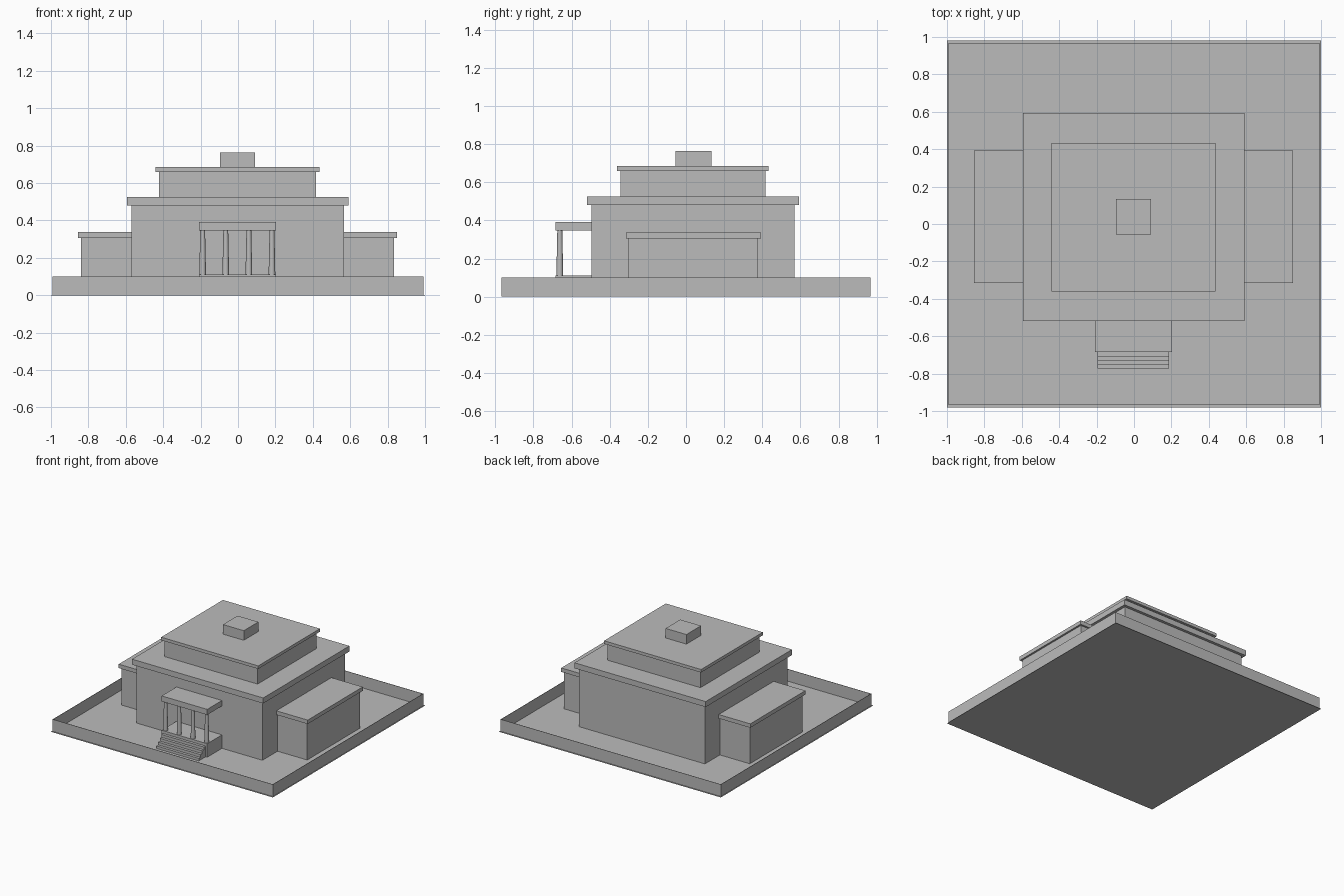
import bpy

cube = bpy.data.objects.get("Cube")
if cube:
    bpy.data.objects.remove(cube, do_unlink=True)

stone = bpy.data.materials.new("grey_stone")
stone.use_nodes = True
GREY = (0.5, 0.5, 0.5, 1)
stone.diffuse_color = GREY
stone.node_tree.nodes["Principled BSDF"].inputs["Base Color"].default_value = GREY


def box(name, x, y, z):
    """Box spanning the given (low, high) ranges."""
    spans = (x, y, z)
    bpy.ops.mesh.primitive_cube_add(size=1, location=[(a + b) / 2 for a, b in spans])
    ob = bpy.context.object
    ob.name = name
    ob.scale = [b - a for a, b in spans]
    bpy.ops.object.transform_apply(location=False, rotation=False, scale=True)
    ob.data.materials.append(stone)
    return ob


def storey(name, x, y, z, roof_top, lip):
    """Walls with an overhanging flat roof slab."""
    box(name + "_walls", x, y, z)
    box(name + "_roof", (x[0] - lip, x[1] + lip), (y[0] - lip, y[1] + lip), (z[1], roof_top))


# Ground plate and thin perimeter wall
box("ground_plate", (-1, 1), (-0.98, 0.98), (0, 0.002))
EX, EY, T, H = 0.993, 0.969, 0.003, 0.1
for side, s in (("left", 1), ("right", -1)):
    box(side + "_perimeter_wall", sorted((s * EX, s * (EX - T))), (-EY, EY), (0, H))
for side, s in (("back", 1), ("front", -1)):
    box(side + "_perimeter_wall", (-EX, EX), sorted((s * EY, s * (EY - T))), (0, H))

# Stepped main building
storey("main_hall", (-0.57, 0.567), (-0.495, 0.57), (0, 0.48), 0.525, 0.023)
storey("upper_storey", (-0.422, 0.417), (-0.343, 0.416), (0.525, 0.66), 0.685, 0.018)
box("roof_block", (-0.097, 0.091), (-0.055, 0.133), (0.685, 0.763))

# Side wings
storey("right_wing", (-0.84, -0.55), (-0.301, 0.378), (0, 0.305), 0.337, 0.015)
storey("left_wing", (0.55, 0.835), (-0.301, 0.378), (0, 0.305), 0.337, 0.015)

# Portico
PX, PY = (-0.209, 0.202), (-0.685, -0.49)
FLOOR, CEILING = 0.112, 0.347
box("portico_floor", PX, PY, (0, FLOOR))
box("portico_roof", PX, PY, (CEILING, 0.392))
for i in range(4):
    bpy.ops.mesh.primitive_cone_add(
        vertices=16, radius1=0.018, radius2=0.013, depth=CEILING - FLOOR,
        location=(-0.189 + 0.1235 * i, -0.662, (FLOOR + CEILING) / 2))
    column = bpy.context.object
    column.name = f"portico_column_{i + 1}"
    column.data.materials.append(stone)
    bpy.ops.object.shade_smooth_by_angle()

# Entrance steps, lowest at the front
STEPS, TREAD = 4, 0.0222
for i in range(STEPS):
    front = -0.685 - TREAD * (i + 1)
    box(f"entrance_step_{i + 1}", (-0.195, 0.188), (front, front + TREAD),
        (0, FLOOR * (STEPS - i) / (STEPS + 1)))
